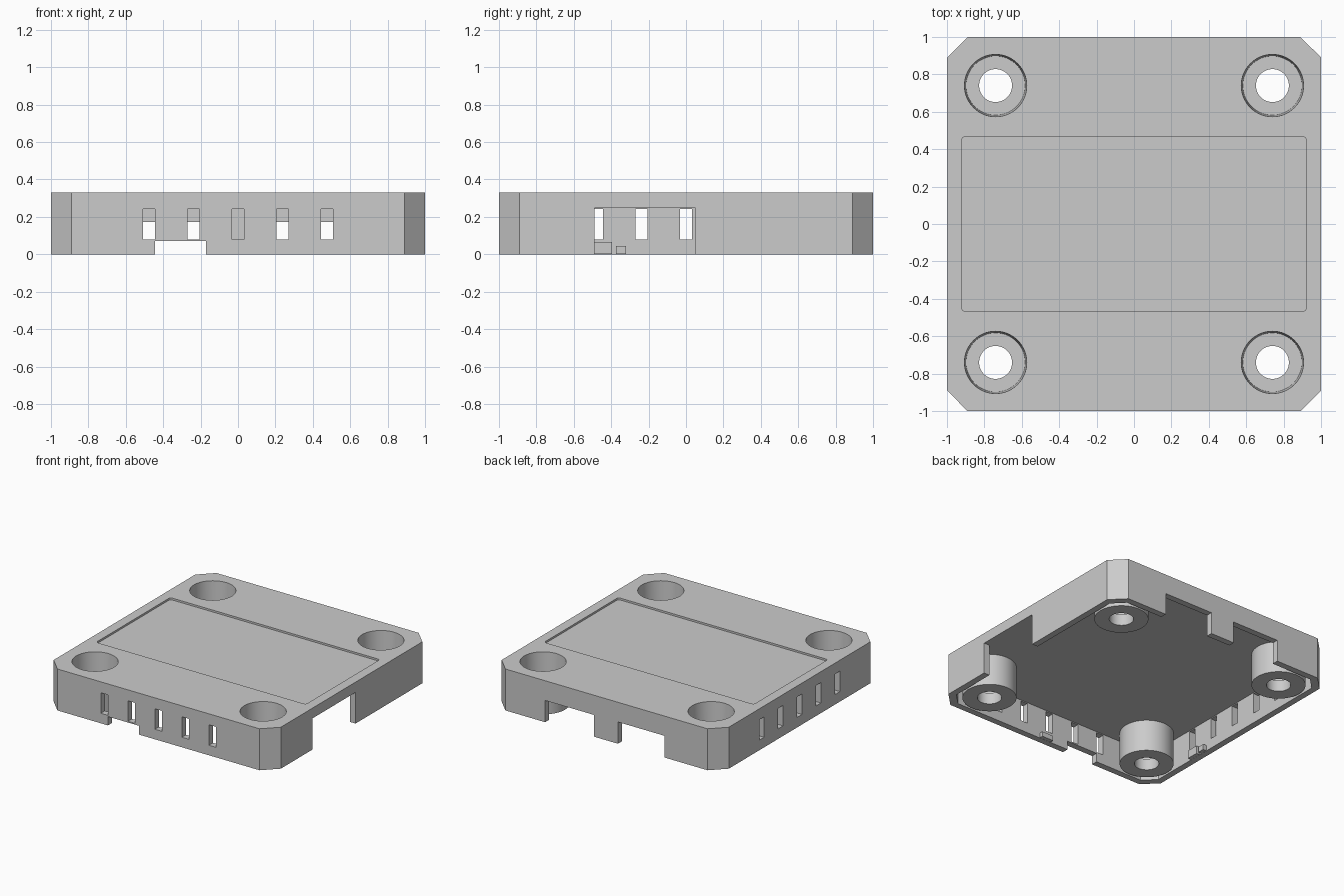
import bpy
import bmesh
from math import cos, sin, pi

if "Cube" in bpy.data.objects:
    bpy.data.objects.remove(bpy.data.objects["Cube"])

H, WALL, CEIL = 0.33, 0.05, 0.25

grey = bpy.data.materials.new("plain grey")
grey.use_nodes = True
grey.diffuse_color = (0.6, 0.6, 0.6, 1)
grey.node_tree.nodes["Principled BSDF"].inputs["Base Color"].default_value = (0.6, 0.6, 0.6, 1)


def add_object(name, bm):
    bmesh.ops.recalc_face_normals(bm, faces=bm.faces)
    mesh = bpy.data.meshes.new(name)
    bm.to_mesh(mesh)
    bm.free()
    mesh.materials.append(grey)
    obj = bpy.data.objects.new(name, mesh)
    bpy.context.collection.objects.link(obj)
    return obj


def prism(name, points, z0, z1):
    bm = bmesh.new()
    base = bm.faces.new([bm.verts.new((x, y, z0)) for x, y in points])
    top = bmesh.ops.extrude_face_region(bm, geom=[base])["geom"]
    verts = [v for v in top if isinstance(v, bmesh.types.BMVert)]
    bmesh.ops.translate(bm, verts=verts, vec=(0, 0, z1 - z0))
    return add_object(name, bm)


def box(name, x0, x1, y0, y1, z0, z1):
    return prism(name, [(x0, y0), (x1, y0), (x1, y1), (x0, y1)], z0, z1)


def cone(name, x, y, z0, z1, r0, r1):
    bm = bmesh.new()
    bmesh.ops.create_cone(bm, cap_ends=True, segments=64, radius1=r0, radius2=r1, depth=z1 - z0)
    bmesh.ops.translate(bm, verts=bm.verts, vec=(x, y, (z0 + z1) / 2))
    return add_object(name, bm)


def chamfered_square(s, c):
    return [(s - c, -s), (s, c - s), (s, s - c), (s - c, s),
            (c - s, s), (-s, s - c), (-s, c - s), (c - s, -s)]


def rounded_rect(w, h, r):
    points = []
    for i, (sx, sy) in enumerate([(1, 1), (-1, 1), (-1, -1), (1, -1)]):
        for k in range(5):
            a = (i + k / 4) * pi / 2
            points.append((sx * (w - r) + r * cos(a), sy * (h - r) + r * sin(a)))
    return points


def combine(body, tool, operation):
    mod = body.modifiers.new("combine", "BOOLEAN")
    mod.operation = operation
    mod.solver = "EXACT"
    mod.object = tool
    graph = bpy.context.evaluated_depsgraph_get()
    mesh = bpy.data.meshes.new_from_object(body.evaluated_get(graph))
    body.modifiers.clear()
    body.data = mesh
    bpy.data.objects.remove(tool)


# Hollow cover with chamfered corners and a shallow label recess on top
cover = prism("cover", chamfered_square(1, 0.11), 0, H)
combine(cover, prism("cavity", chamfered_square(1 - WALL, 0.09), -0.1, CEIL), "DIFFERENCE")
combine(cover, prism("label_recess", rounded_rect(0.923, 0.466, 0.02), H - 0.015, H + 0.1), "DIFFERENCE")

# Screw bosses with tapered counterbores and through holes
for sx in (-1, 1):
    for sy in (-1, 1):
        x, y = 0.74 * sx, 0.74 * sy
        combine(cover, cone("boss", x, y, 0, CEIL + 0.03, 0.195, 0.195), "UNION")
        combine(cover, cone("counterbore", x, y, 0.09, H + 0.01, 0.158, 0.167), "DIFFERENCE")
        combine(cover, cone("screw_hole", x, y, -0.1, 0.2, 0.088, 0.088), "DIFFERENCE")

# Ventilation slots in the front and right walls
for i in range(-2, 3):
    c = 0.238 * i
    combine(cover, box("front_slot", c - 0.031, c + 0.031, -1.1, -0.93, 0.08, 0.243), "DIFFERENCE")
    combine(cover, box("right_slot", -1.1, -0.93, c - 0.031, c + 0.031, 0.08, 0.243), "DIFFERENCE")

# Connector openings in the front, left and back walls
openings = [(-0.445, -0.17, -1.1, -0.93, 0.07),
            (0.93, 1.1, -0.49, 0.05, 0.248),
            (0.11, 0.54, 0.93, 1.1, 0.173),
            (-0.51, -0.1, 0.93, 1.1, 0.173)]
for x0, x1, y0, y1, top in openings:
    combine(cover, box("opening", x0, x1, y0, y1, -0.1, top), "DIFFERENCE")

cover.name = "cover"
bpy.ops.object.select_all(action="DESELECT")
cover.select_set(True)
bpy.context.view_layer.objects.active = cover
bpy.ops.object.shade_smooth_by_angle(angle=0.5)

# Small ribs on the inside of the right and front walls
box("right_rib_large", -0.96, -0.92, -0.49, -0.395, 0.001, 0.065)
box("right_rib_small", -0.96, -0.92, -0.375, -0.32, 0.001, 0.045)
box("front_rib", -0.01, 0.09, -0.96, -0.92, 0.001, 0.04)
